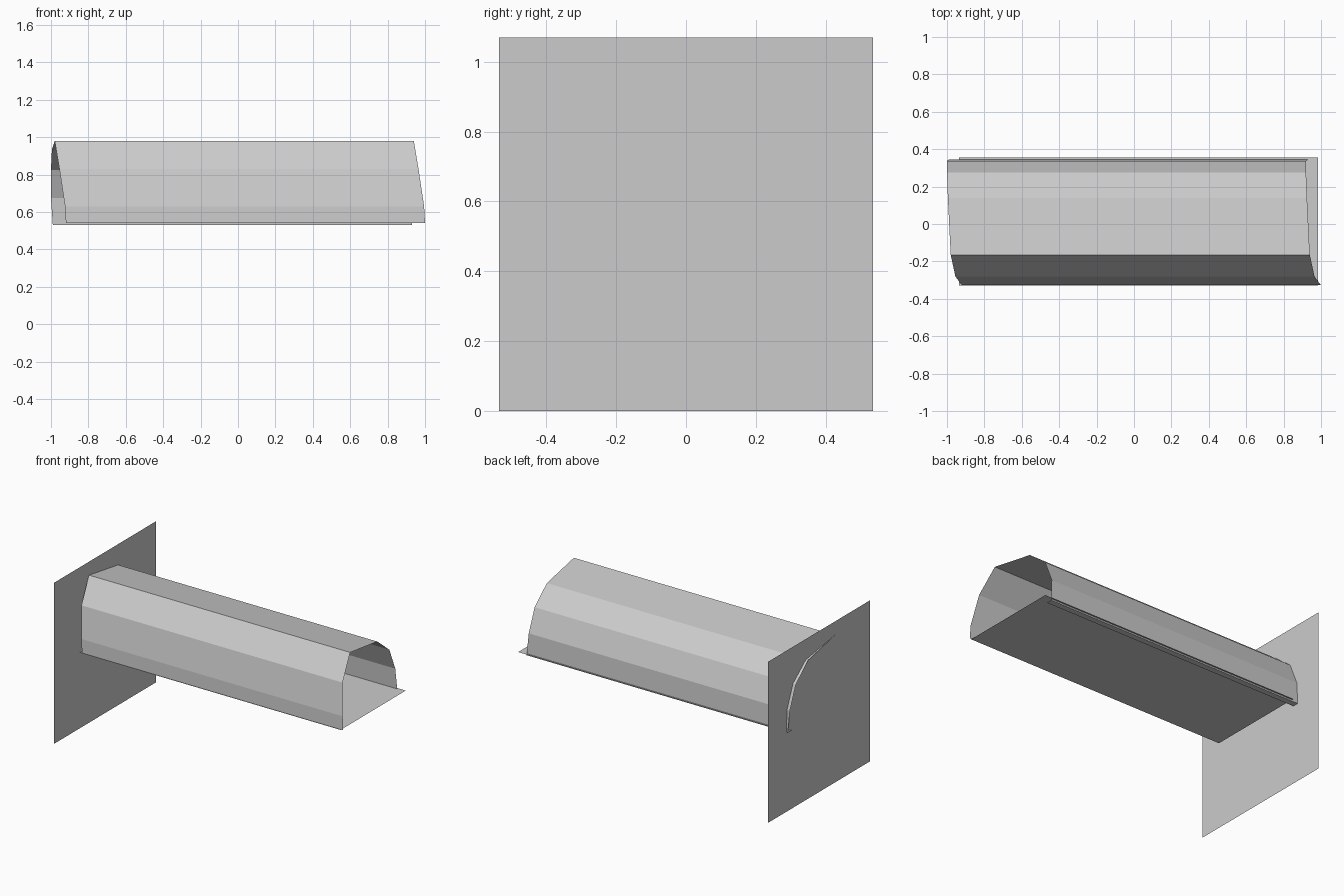
import bpy

if "Cube" in bpy.data.objects:
    bpy.data.objects.remove(bpy.data.objects["Cube"])

LENGTH = 1.92


def make_object(name, verts, faces):
    mesh = bpy.data.meshes.new(name)
    mesh.from_pydata(verts, [], faces)
    mesh.update()
    obj = bpy.data.objects.new(name, mesh)
    bpy.context.collection.objects.link(obj)
    return obj


def extrude_along_x(name, profile, length):
    """Sweep an open profile of (right-end x, y, z) points towards -x."""
    n = len(profile)
    verts = list(profile) + [(x - length, y, z) for x, y, z in profile]
    faces = [(i, i + 1, n + i + 1, n + i) for i in range(n - 1)]
    return make_object(name, verts, faces)


# Faceted open canopy, with ends that follow the slanted profile
canopy_profile = [
    (1.00, -0.325, 0.54),
    (0.995, -0.322, 0.63),
    (0.965, -0.28, 0.83),
    (0.94, -0.165, 0.98),
    (0.925, 0.14, 0.932),
    (0.92, 0.275, 0.825),
    (0.92, 0.337, 0.675),
    (0.93, 0.345, 0.53),
    (0.93, 0.305, 0.53),   # small lip folded inwards
]
extrude_along_x("canopy", canopy_profile, LENGTH)

# Flat floor under the canopy
extrude_along_x("floor", [(0.985, 0.355, 0.54), (0.985, -0.33, 0.54)], LENGTH)

# Square end panel standing on the ground
make_object("end_panel",
            [(-0.979, y, z) for y, z in
             ((-0.535, 0), (0.535, 0), (0.535, 1.07), (-0.535, 1.07))],
            [(0, 1, 2, 3)])
